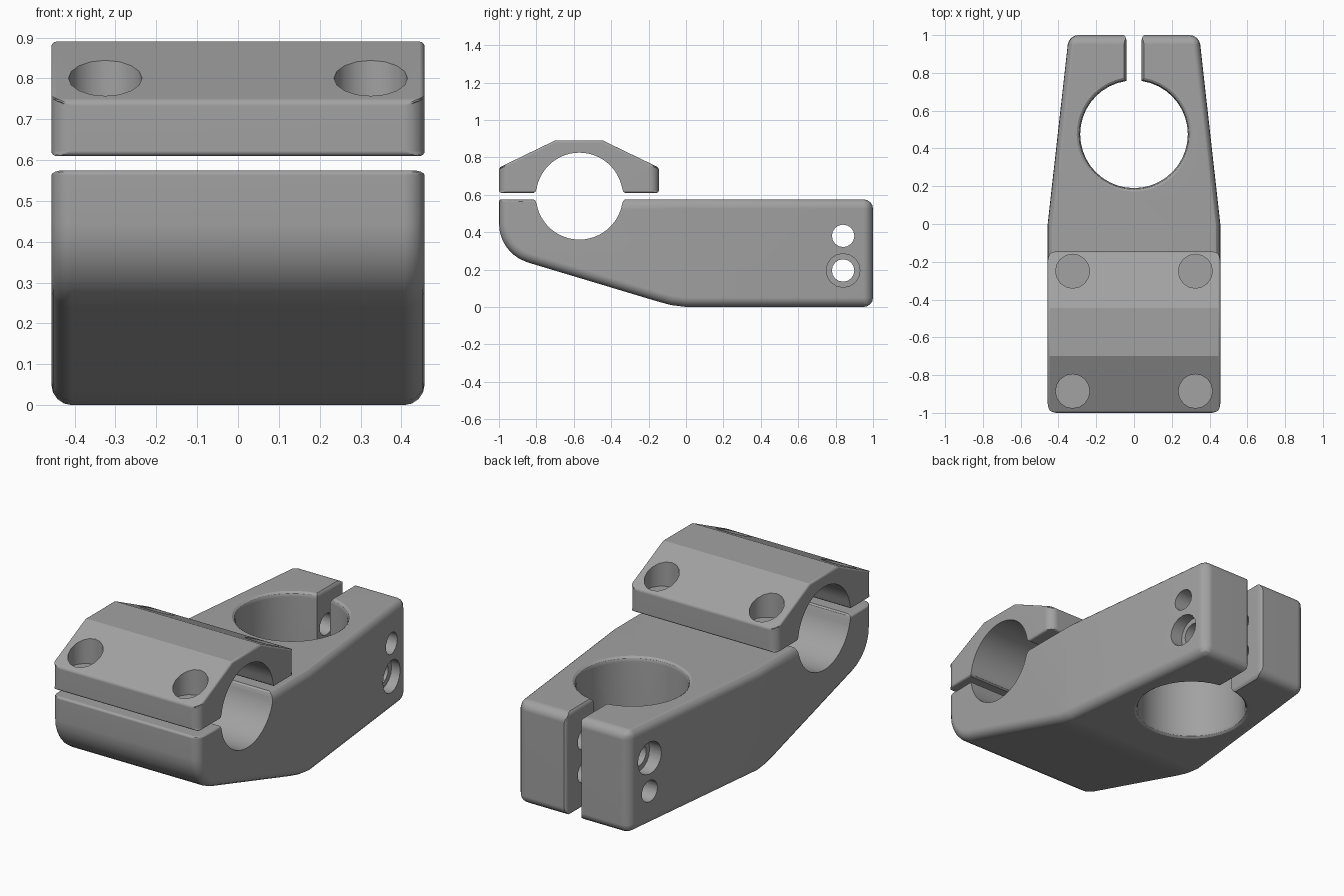
import bpy, bmesh
from math import sin, cos, pi, radians
from mathutils import Vector, Matrix

cube = bpy.data.objects.get("Cube")
if cube:
    bpy.data.objects.remove(cube, do_unlink=True)

# Single satin grey finish
GREY = (0.36, 0.36, 0.36, 1)
metal = bpy.data.materials.new("satin_grey_metal")
metal.use_nodes = True
metal.diffuse_color = GREY
bsdf = next(n for n in metal.node_tree.nodes if n.type == 'BSDF_PRINCIPLED')
bsdf.inputs["Base Color"].default_value = GREY

HALF = 0.457                    # half width
BAR_Y, BAR_Z, BAR_R = -0.57, 0.5925, 0.2325
TOP = 0.575                     # top of the body


def to_object(name, bm):
    bmesh.ops.recalc_face_normals(bm, faces=bm.faces)
    mesh = bpy.data.meshes.new(name)
    bm.to_mesh(mesh)
    bm.free()
    mesh.materials.append(metal)
    obj = bpy.data.objects.new(name, mesh)
    bpy.context.collection.objects.link(obj)
    return obj


def prism(points, axis, low, high):
    """Extrude a 2D outline along one axis."""
    place = {'x': lambda a, b, t: (t, a, b),
             'y': lambda a, b, t: (a, t, b),
             'z': lambda a, b, t: (a, b, t)}[axis]
    bm = bmesh.new()
    ends = [[bm.verts.new(place(a, b, t)) for a, b in points] for t in (low, high)]
    for ring in ends:
        bm.faces.new(ring)
    n = len(points)
    for i in range(n):
        j = (i + 1) % n
        bm.faces.new((ends[0][i], ends[0][j], ends[1][j], ends[1][i]))
    return bm


def lathe(profile, sides, location, axis):
    """Turn a (radius, height) profile about an axis, with closed ends."""
    bm = bmesh.new()
    rings = [[bm.verts.new((r * cos(2 * pi * i / sides), r * sin(2 * pi * i / sides), h))
              for i in range(sides)] for r, h in profile]
    for a, b in zip(rings, rings[1:]):
        for i in range(sides):
            j = (i + 1) % sides
            bm.faces.new((a[i], a[j], b[j], b[i]))
    bm.faces.new(rings[0])
    bm.faces.new(rings[-1])
    turn = Vector(axis).to_track_quat('Z', 'Y').to_matrix().to_4x4()
    bm.transform(Matrix.Translation(location) @ turn)
    return bm


def mirrored(points):
    return points + [(-a, b) for a, b in reversed(points)]


def weigh_edges(bm, rule):
    layer = bm.edges.layers.float.new("bevel_weight_edge")
    for e in bm.edges:
        a, b = (v.co for v in e.verts)
        e[layer] = rule((a + b) / 2, abs(a.x - b.x) > 0.3, abs(a.y - b.y) < 0.001)


def finish(obj, cutter_meshes):
    """Round the marked edges, cut the holes, then smooth."""
    cutters = [to_object("cutter", bm) for bm in cutter_meshes]
    bevel = obj.modifiers.new("rounded_edges", 'BEVEL')
    bevel.limit_method = 'WEIGHT'
    bevel.width = 0.05
    bevel.segments = 4
    bevel.use_clamp_overlap = False
    for c in cutters:
        c.hide_render = True
        cut = obj.modifiers.new("cut", 'BOOLEAN')
        cut.operation = 'DIFFERENCE'
        cut.solver = 'EXACT'
        cut.object = c
    bpy.ops.object.select_all(action='DESELECT')
    obj.select_set(True)
    bpy.context.view_layer.objects.active = obj
    for m in list(obj.modifiers):
        bpy.ops.object.modifier_apply(modifier=m.name)
    for c in cutters:
        bpy.data.objects.remove(c, do_unlink=True)
    bpy.ops.object.shade_smooth_by_angle(angle=radians(25))
    normals = obj.modifiers.new("even_shading", 'WEIGHTED_NORMAL')
    normals.keep_sharp = True


def bar_cutter(side):
    """Half of the bar bore with softened lips; side is +1 above, -1 below."""
    lip = [(0.25, 0.0135), (0.235, 0.024)]
    arc = [(BAR_R * cos(t), BAR_R * sin(t))
           for t in (radians(10 + 160 * i / 24) for i in range(25))]
    outline = lip + arc + [(-a, b) for a, b in reversed(lip)]
    return prism([(BAR_Y + a, BAR_Z + side * b) for a, b in outline], 'x', -0.6, 0.6)


# Body: side outline with a rounded chin, tapered towards the back
chin = [(-0.784 + 0.216 * cos(t), 0.445 + 0.216 * sin(t))
        for t in (radians(180 + 73 * i / 6) for i in range(7))]
outline = chin + [(-0.16, 0.032), (-0.08, 0.01), (0, 0), (1, 0), (1, TOP),
                  (-0.5, TOP), (-0.55, TOP), (-0.6, TOP), (-1, TOP)]
bm = prism(outline, 'x', -HALF, HALF)
bmesh.ops.bisect_plane(bm, geom=bm.verts[:] + bm.edges[:] + bm.faces[:],
                       dist=0.0001, plane_co=(0, 0, 0), plane_no=(0, 1, 0))
for v in bm.verts:
    v.co.x *= 1 - 0.245 * max(v.co.y, 0)


def body_rule(mid, across, upright):
    if across:
        if mid.y > 0.99:
            return 1
        return 0.25 if mid.y < -0.99 and mid.z > 0.57 else 0
    if upright and abs(mid.y) < 0.01:
        return 0
    return 0.25 if mid.z > 0.57 and mid.y < -0.55 else 1


weigh_edges(bm, body_rule)
body = to_object("stem_body", bm)

# Steerer bore with rounded rims, and the rear pinch slot
R = 0.285
rim = [(R + 0.03, -0.1), (R + 0.03, -0.008), (R + 0.007, 0.008), (R, 0.025)]
bore = lathe(rim + [(r, TOP - h) for r, h in reversed(rim)], 40, (0, 0.475, 0), (0, 0, 1))
slot = prism(mirrored([(0.04, 0.6), (0.04, 0.975), (0.046, 0.992), (0.065, 1.01)]),
             'z', -0.1, 0.7)
lips = [(0.062, -0.01), (0.046, 0.008), (0.039, 0.025)]
slot_lips = prism(mirrored(lips + [(0.03, 0.06), (0.03, TOP - 0.06)]
                           + [(a, TOP - b) for a, b in reversed(lips)]), 'y', 0.7, 1.1)

# Opposed pinch bolt holes, each with a counterbore on its own side
bolt = [(0.06, -0.6), (0.06, 0.3), (0.09, 0.3), (0.09, 0.6)]
bolts = [lathe(bolt, 16, (0, 0.84, z), (s, 0, 0)) for s, z in ((1, 0.195), (-1, 0.38))]
finish(body, [bar_cutter(-1), bore, slot, slot_lips] + bolts)

# Clamp cap: faceted roof over the bar
cap_bm = prism([(-1, 0.61), (-0.145, 0.61), (-0.145, 0.745), (-0.445, 0.89),
                (-0.7, 0.89), (-1, 0.745)], 'x', -HALF, HALF)


def cap_rule(mid, across, upright):
    if across:
        return 0 if mid.z > 0.8 else 0.25
    return 1 if upright else 0.25


weigh_edges(cap_bm, cap_rule)
cap = to_object("clamp_cap", cap_bm)
sockets = [lathe([(0.09, 0.7), (0.09, 1)], 16, (x, y, 0), (0, 0, 1))
           for x in (-0.325, 0.325) for y in (-0.885, -0.25)]
finish(cap, [bar_cutter(1)] + sockets)
